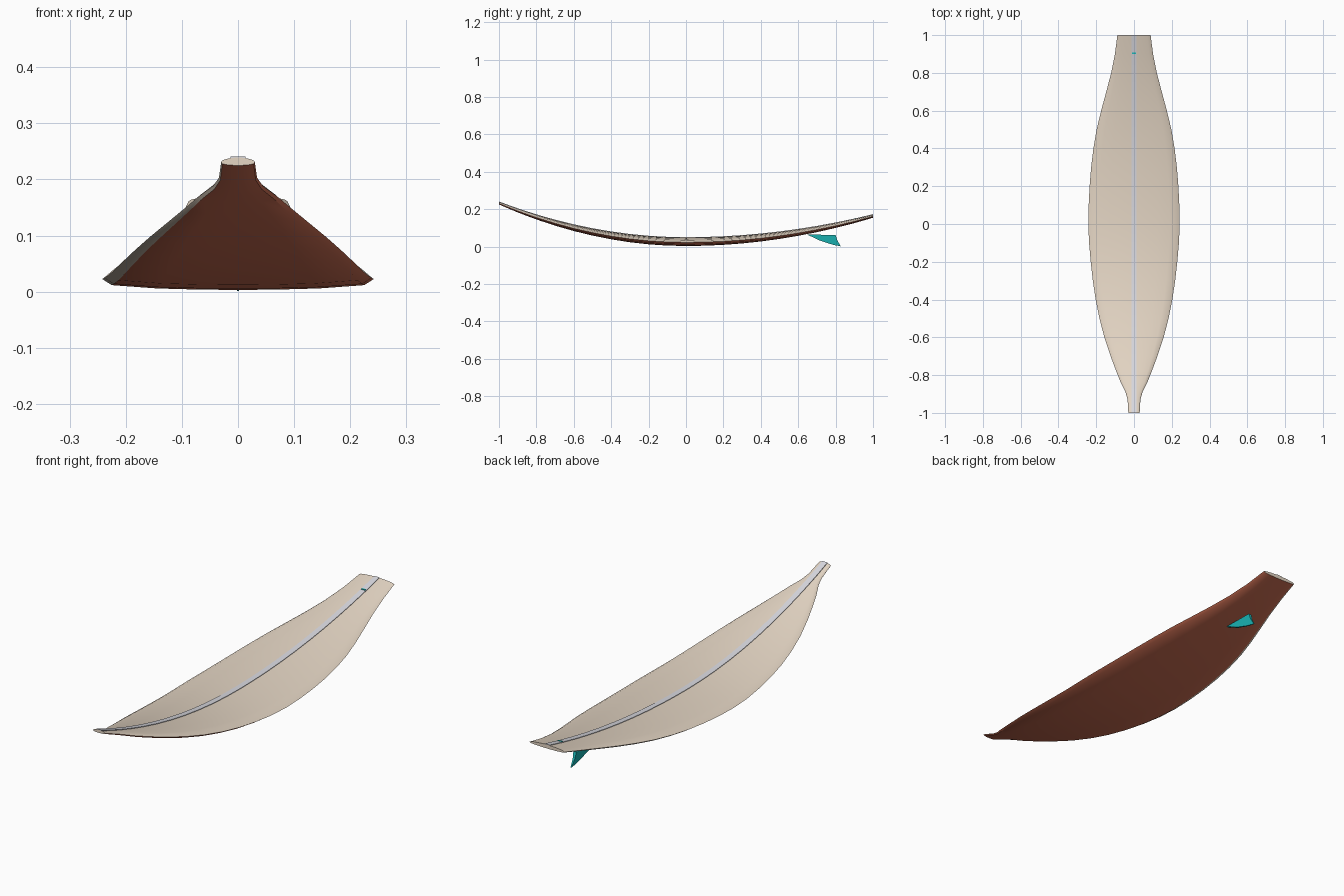
import bpy, bmesh

if "Cube" in bpy.data.objects:
    bpy.data.objects.remove(bpy.data.objects["Cube"])


def mat(name, rgb):
    m = bpy.data.materials.new(name)
    m.diffuse_color = (*rgb, 1)
    m.use_nodes = True
    m.node_tree.nodes["Principled BSDF"].inputs["Base Color"].default_value = m.diffuse_color
    return m


BEIGE = mat("deck_beige", (0.79, 0.68, 0.56))
BROWN = mat("bottom_brown", (0.60, 0.155, 0.085))
GREY = mat("stringer_grey", (0.70, 0.70, 0.75))
TEAL = mat("fin_teal", (0.01, 0.46, 0.46))

# half width of the outline from nose to tail
OUTLINE = [(-1, .03), (-.93, .034), (-.89, .045), (-.84, .07), (-.78, .094), (-.7, .124),
           (-.6, .157), (-.5, .183), (-.4, .203), (-.3, .218), (-.2, .229), (-.1, .238),
           (0, .242), (.1, .240), (.2, .235), (.3, .227), (.4, .215), (.5, .198),
           (.6, .174), (.7, .147), (.8, .121), (.9, .101), (1, .088)]


def bottom_z(y):
    return .003 + (.222 if y < 0 else .151) * y * y


def thickness(y):
    end = .014 if y < 0 else .017
    return end + (.045 - end) * (1 - y * y)


def finish(name, bm, mats, smooth=True):
    bmesh.ops.recalc_face_normals(bm, faces=bm.faces)
    me = bpy.data.meshes.new(name)
    bm.to_mesh(me)
    bm.free()
    for m in mats:
        me.materials.append(m)
    ob = bpy.data.objects.new(name, me)
    bpy.context.collection.objects.link(ob)
    bpy.ops.object.select_all(action='DESELECT')
    ob.select_set(True)
    bpy.context.view_layer.objects.active = ob
    if smooth:
        bpy.ops.object.shade_smooth_by_angle(angle=0.6)
    return ob


def loft(bm, rings, rule=lambda i: 0):
    vr = [[bm.verts.new(p) for p in r] for r in rings]
    n = len(vr[0])
    for a, b in zip(vr, vr[1:]):
        for i in range(n):
            j = (i + 1) % n
            bm.faces.new((a[i], a[j], b[j], b[i])).material_index = rule(i)
    bm.faces.new(vr[0])
    bm.faces.new(vr[-1])


# board: closed section lofted along the rocker; deck, then underside
right_deck = [(1, .43), (.93, .62), (.78, .76), (.52, .89), (.26, .97)]
right_under = [(.3, .015), (.6, .06), (.93, .19)]
section = (right_deck + [(0, 1)] + [(-u, v) for u, v in reversed(right_deck)]
           + [(-u, v) for u, v in reversed(right_under)] + [(0, 0)] + right_under)
DECK_FACES = 2 * len(right_deck)   # the left tucked rail also takes the deck colour
bm = bmesh.new()
loft(bm, [[(u * w, y, bottom_z(y) + v * thickness(y)) for u, v in section] for y, w in OUTLINE],
     lambda i: 0 if i <= DECK_FACES else 1)
finish("board", bm, [BEIGE, BROWN])

# stringer: thin strip along the deck centre line
bm = bmesh.new()
rings = []
for y, w in OUTLINE:
    z = bottom_z(y) + thickness(y)
    rings.append([(-.013, y, z - .004), (.013, y, z - .004),
                  (.013, y, z + .002), (-.013, y, z + .002)])
loft(bm, rings)
finish("stringer", bm, [GREY])

# fin: swept profile, thinner towards the tip
profile = [(.648, .064), (.80, .062), (.808, .035), (.828, .001), (.787, .009), (.715, .032)]
bm = bmesh.new()
loft(bm, [[(s * (.002 + .09 * z), y, z) for y, z in profile] for s in (-1, 1)])
finish("fin", bm, [TEAL], smooth=False)

# leash plug: small bar near the tail
bm = bmesh.new()
zp = bottom_z(.905) + thickness(.905)
loft(bm, [[(x, .901, zp - .002), (x, .909, zp - .002), (x, .909, zp + .004), (x, .901, zp + .004)]
          for x in (-.01, .01)])
finish("leash_plug", bm, [TEAL], smooth=False)
